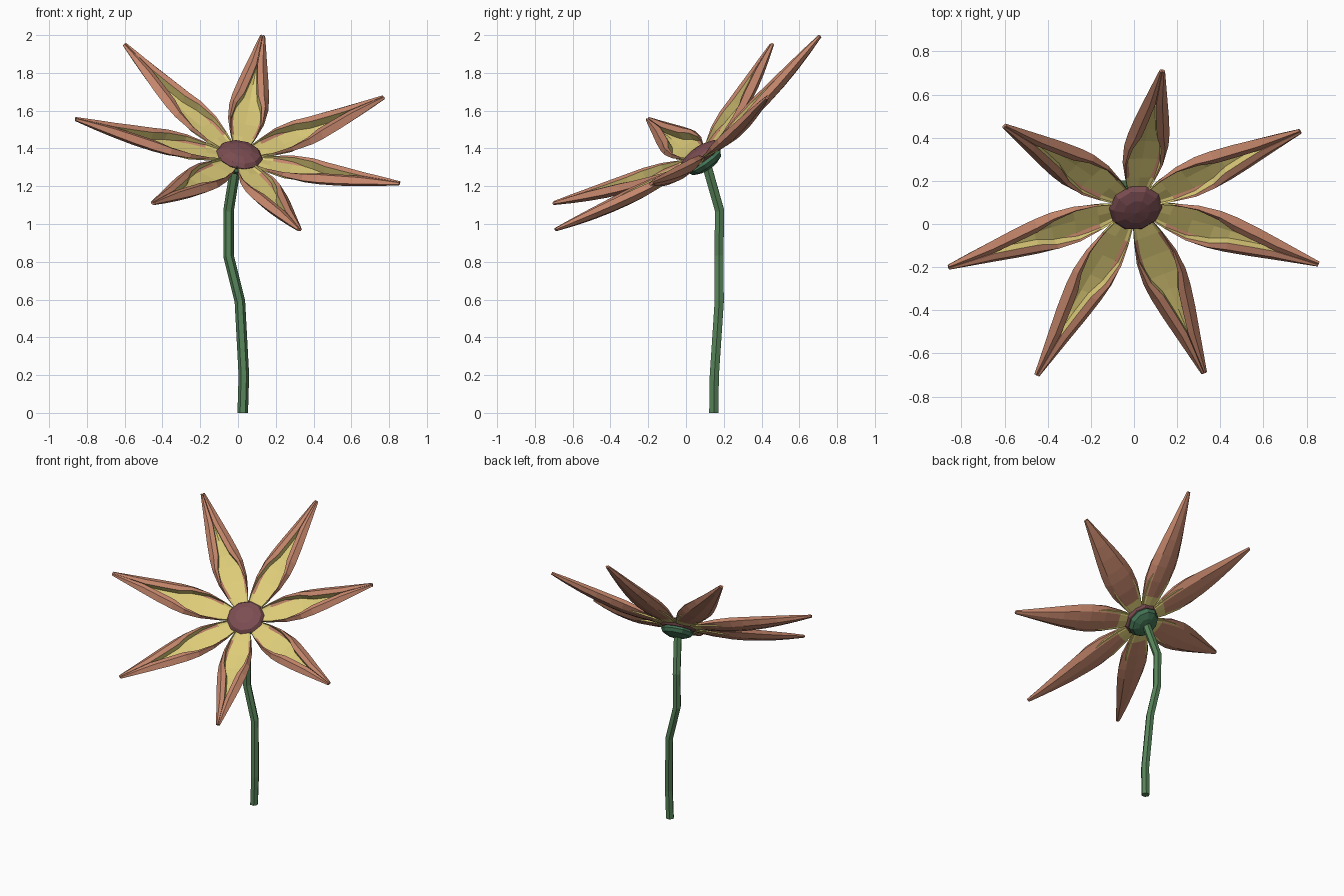
import bpy, bmesh, math
from mathutils import Vector, Matrix

if "Cube" in bpy.data.objects:
    bpy.data.objects.remove(bpy.data.objects["Cube"])


def material(name, rgb):
    m = bpy.data.materials.new(name)
    m.diffuse_color = (*rgb, 1)
    m.use_nodes = True
    m.node_tree.nodes["Principled BSDF"].inputs["Base Color"].default_value = m.diffuse_color
    return m


BROWN = material("petal copper", (0.56, 0.24, 0.15))
YELLOW = material("petal yellow", (0.72, 0.60, 0.19))
MAROON = material("centre maroon", (0.20, 0.075, 0.085))
GREEN = material("stem green", (0.095, 0.23, 0.10))
DEEP = material("receptacle green", (0.06, 0.18, 0.095))

CENTRE = Vector((0.005, 0.085, 1.35))
AXIS = Vector((0.16, -0.56, 0.81)).normalized()   # direction the bloom faces


def finish(name, bm, mats):
    bmesh.ops.recalc_face_normals(bm, faces=bm.faces[:])
    me = bpy.data.meshes.new(name)
    bm.to_mesh(me)
    bm.free()
    for m in mats:
        me.materials.append(m)
    ob = bpy.data.objects.new(name, me)
    bpy.context.collection.objects.link(ob)
    return ob


def loft(bm, rings, mat_rule=lambda i, j: 0):
    """Bridge closed rings of points and cap both ends."""
    vs = [[bm.verts.new(p) for p in r] for r in rings]
    n = len(vs[0])
    for i in range(len(vs) - 1):
        for j in range(n):
            k = (j + 1) % n
            f = bm.faces.new((vs[i][j], vs[i][k], vs[i + 1][k], vs[i + 1][j]))
            f.material_index = mat_rule(i, j)
    bm.faces.new(vs[0]).material_index = mat_rule(0, 0)
    bm.faces.new(vs[-1])


# Petal stations: fraction of length, half width, half width of yellow, depth
STATIONS = [
    (0.09, 0.042, 0.040, 0.009),
    (0.19, 0.070, 0.066, 0.014),
    (0.31, 0.097, 0.080, 0.027),
    (0.43, 0.105, 0.066, 0.034),
    (0.52, 0.098, 0.036, 0.035),
    (0.64, 0.080, 0.018, 0.033),
    (0.76, 0.058, 0.002, 0.028),
    (0.88, 0.036, 0.001, 0.020),
    (1.00, 0.014, 0.001, 0.009),
]


def petal(name, tip):
    d = tip - CENTRE
    length = d.length
    d.normalize()
    side = AXIS.cross(d).normalized()
    up = d.cross(side)
    rings = []
    for f, w, y, b in STATIONS:
        o = CENTRE + d * (f * length) - up * 0.018 * math.sin(math.pi * f)
        # Right half: convex back, rolled edge, lip, then yellow floor
        half = [(0.65 * w, -0.75 * b), (w, 0.15 * b), (0.5 * (w + y), b),
                (y, 0.75 * b), (y, -0.6 * b)]
        sec = [(0, -b)] + half + [(0, -b + 0.008)]
        sec += [(-x, z) for x, z in reversed(half)]
        rings.append([o + side * x + up * z for x, z in sec])
    bm = bmesh.new()
    # Yellow inside the rolled lips and all round the root
    loft(bm, rings, lambda i, j: 1 if i == 0 or (4 <= j <= 7 and i < 6) else 0)
    return finish(name, bm, [BROWN, YELLOW])


TIPS = [(0.13, 0.71, 1.995), (-0.60, 0.455, 1.95), (0.77, 0.43, 1.67),
        (-0.86, -0.20, 1.555), (0.855, -0.185, 1.215),
        (-0.45, -0.70, 1.11), (0.325, -0.69, 0.97)]
for n, t in enumerate(TIPS):
    petal(f"petal_{n + 1}", Vector(t))


# Flattened domes sharing the bloom's tilt
def dome(name, centre, radius, height, mat):
    bm = bmesh.new()
    bmesh.ops.create_uvsphere(bm, u_segments=10, v_segments=6, radius=1)
    rot = AXIS.to_track_quat('Z', 'Y').to_matrix().to_4x4()
    bm.transform(Matrix.Translation(centre) @ rot @ Matrix.Diagonal((radius, radius, height, 1)))
    return finish(name, bm, [mat])


dome("flower_centre", CENTRE + AXIS * 0.018, 0.125, 0.042, MAROON)
dome("receptacle", CENTRE - AXIS * 0.022, 0.108, 0.048, DEEP)

# Bent six-sided stem
PATH = [Vector(p) for p in [(0.025, 0.147, 0), (0.031, 0.15, 0.2), (0.01, 0.176, 0.59),
        (-0.05, 0.174, 0.83), (-0.05, 0.178, 1.07), (-0.012, 0.11, 1.31)]]
rings = []
for i, p in enumerate(PATH):
    t = (PATH[min(i + 1, len(PATH) - 1)] - PATH[max(i - 1, 0)]).normalized()
    if i == 0:
        t = Vector((0, 0, 1))
    u = Vector((0, 1, 0)).cross(t).normalized()
    v = t.cross(u)
    rings.append([p + (u * math.cos(a) + v * math.sin(a)) * 0.028
                  for a in (math.tau * k / 6 for k in range(6))])
bm = bmesh.new()
loft(bm, rings)
finish("stem", bm, [GREEN])
